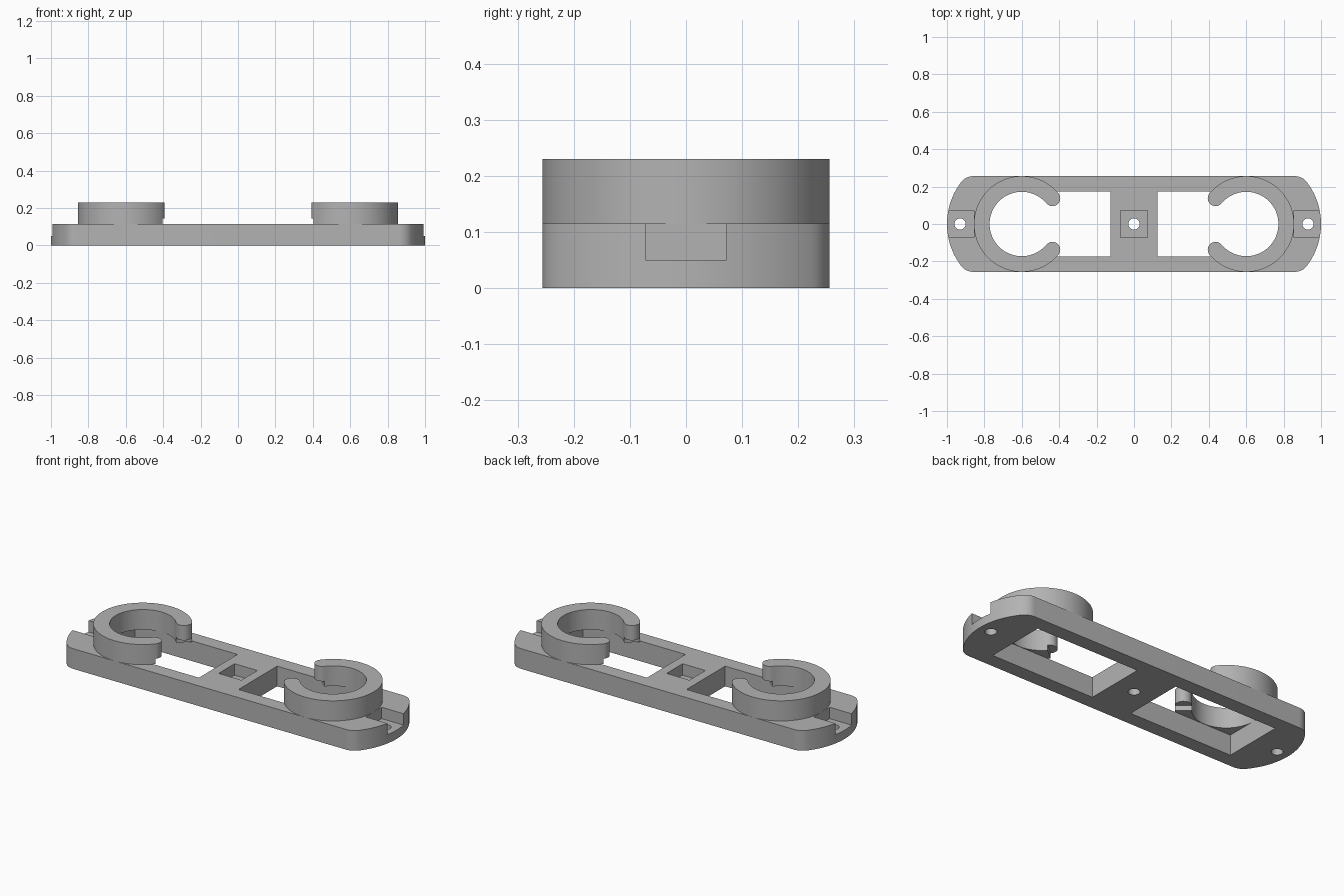
import bpy, bmesh
from math import cos, sin, radians

if "Cube" in bpy.data.objects:
    bpy.data.objects.remove(bpy.data.objects["Cube"])

grey = bpy.data.materials.new("mid grey")
grey.use_nodes = True
grey.diffuse_color = (0.45, 0.45, 0.45, 1)
grey.node_tree.nodes["Principled BSDF"].inputs["Base Color"].default_value = grey.diffuse_color


def arc(cx, cy, r, start, end, steps):
    """Points along a circular arc, angles in degrees."""
    angles = [radians(start + (end - start) * i / steps) for i in range(steps + 1)]
    return [(cx + r * cos(a), cy + r * sin(a)) for a in angles]


def circle(cx, cy, r):
    return arc(cx, cy, r, 0, 360, 32)[:-1]


def rect(x0, x1, y):
    return [(x0, -y), (x1, -y), (x1, y), (x0, y)]


def prism(name, outline, z0, z1):
    """Extrude a flat outline from z0 up to z1."""
    bm = bmesh.new()
    face = bm.faces.new([bm.verts.new((x, y, z0)) for x, y in outline])
    top = bmesh.ops.extrude_face_region(bm, geom=[face])["geom"]
    for v in top:
        if isinstance(v, bmesh.types.BMVert):
            v.co.z = z1
    bmesh.ops.recalc_face_normals(bm, faces=bm.faces)
    mesh = bpy.data.meshes.new(name)
    bm.to_mesh(mesh)
    bm.free()
    mesh.materials.append(grey)
    obj = bpy.data.objects.new(name, mesh)
    bpy.context.collection.objects.link(obj)
    return obj


def activate(obj):
    bpy.ops.object.select_all(action="DESELECT")
    obj.select_set(True)
    bpy.context.view_layer.objects.active = obj


def cut(target, outline, z0, z1):
    cutter = prism("cutter", outline, z0, z1)
    cutter.hide_render = True
    activate(target)
    mod = target.modifiers.new("cut", "BOOLEAN")
    mod.operation = "DIFFERENCE"
    mod.solver = "EXACT"
    mod.object = cutter
    bpy.ops.object.modifier_apply(modifier=mod.name)
    bpy.data.objects.remove(cutter)


def smooth(obj):
    activate(obj)
    bpy.ops.object.shade_smooth_by_angle(angle=radians(30))


# Base plate: bowed ends blended into straight sides by corner fillets
THICK, POCKET = 0.115, 0.05
TURN = 37.7
quarter = arc(0.632, 0, 0.368, 0, TURN, 12) + arc(0.86, 0.176, 0.08, TURN, 90, 10)[1:]
right_end = [(x, -y) for x, y in reversed(quarter[1:])] + quarter
plate = prism("base_plate", right_end + [(-x, -y) for x, y in right_end], 0, THICK)

# Windows, end notches and screw holes on both sides
for s in (-1, 1):
    cut(plate, rect(*sorted((s * 0.125, s * 0.772)), 0.174), -0.1, 0.3)
    cut(plate, rect(*sorted((s * 0.856, s * 1.1)), 0.072), POCKET, 0.3)
    cut(plate, circle(s * 0.93, 0, 0.03), -0.1, 0.3)

# Central nut pocket with its screw hole
cut(plate, rect(-0.072, 0.072, 0.072), POCKET, 0.3)
cut(plate, circle(0, 0, 0.03), -0.1, 0.3)
smooth(plate)

# Open clip rings: square-ended lower band, round-tipped upper band
CX, OUTER, INNER, GAP = 0.6, 0.256, 0.172, 140
MID, TIP = (OUTER + INNER) / 2, (OUTER - INNER) / 2
outer = arc(CX, 0, OUTER, -GAP, GAP, 72)
inner = arc(CX, 0, INNER, GAP, -GAP, 72)
a = radians(GAP)
tip_a = arc(CX + MID * cos(a), MID * sin(a), TIP, GAP, GAP + 180, 14)[1:-1]
tip_b = [(x, -y) for x, y in reversed(tip_a)]
for s, side in ((1, "left"), (-1, "right")):
    for band, outline, z0, z1 in (("lower", outer + inner, THICK, 0.145),
                                  ("upper", outer + tip_a + inner + tip_b, 0.145, 0.23)):
        smooth(prism(f"{side}_clip_ring_{band}", [(s * x, y) for x, y in outline], z0, z1))
